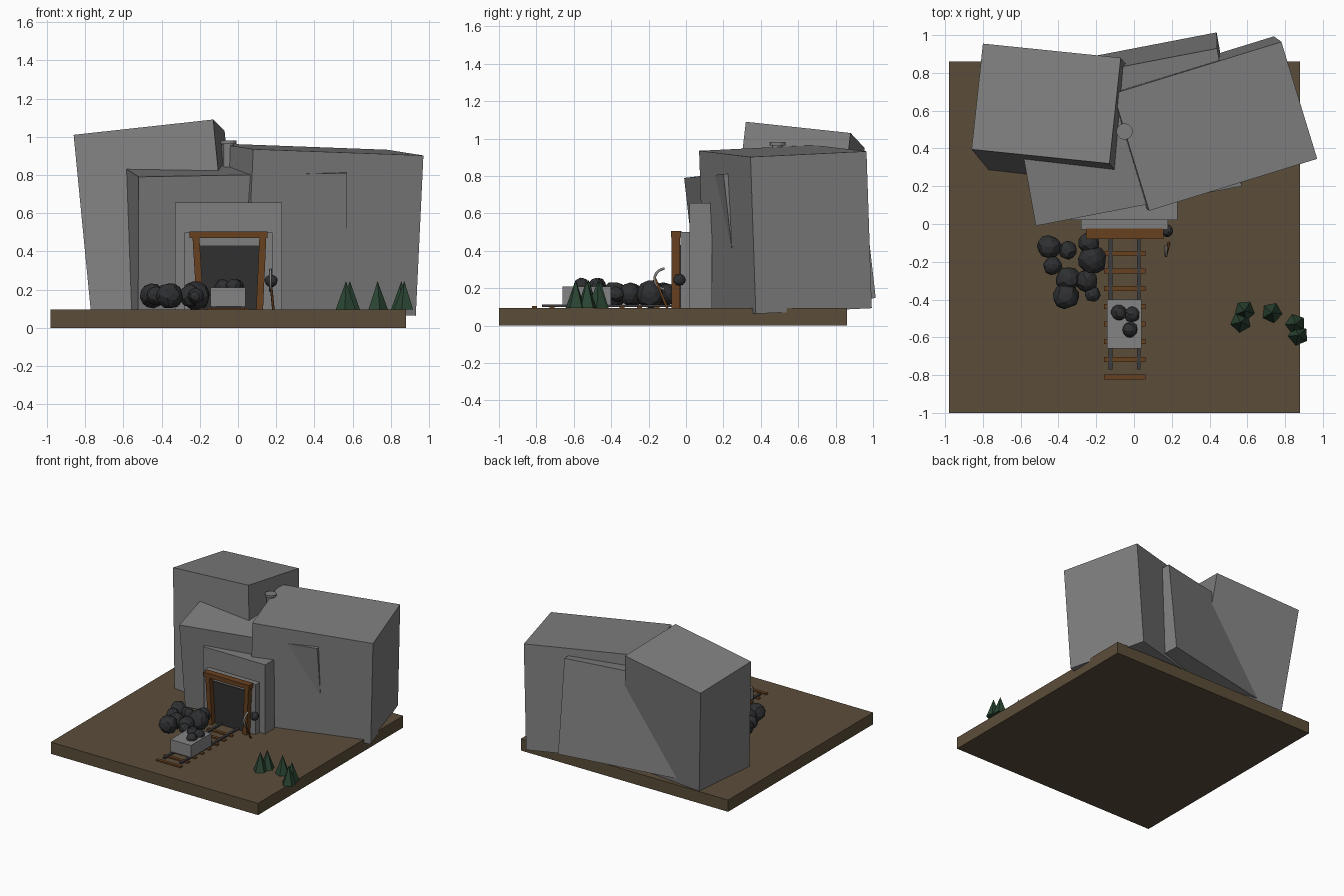
import bpy, bmesh, random
from math import radians, cos, sin
from mathutils import Vector, Euler

random.seed(4)
if "Cube" in bpy.data.objects:
    bpy.data.objects.remove(bpy.data.objects["Cube"], do_unlink=True)


def material(name, r, g, b):
    m = bpy.data.materials.new(name)
    m.use_nodes = True
    m.diffuse_color = (r, g, b, 1)
    m.node_tree.nodes["Principled BSDF"].inputs["Base Color"].default_value = (r, g, b, 1)
    return m


ROCK = material("grey rock", 0.21, 0.21, 0.21)
EARTH = material("brown earth", 0.105, 0.075, 0.042)
WOOD = material("timber", 0.14, 0.052, 0.014)
COAL = material("coal", 0.028, 0.029, 0.031)
DARK = material("dark opening", 0.03, 0.03, 0.03)
STEEL = material("rail steel", 0.045, 0.045, 0.05)
IRON = material("pale iron", 0.23, 0.23, 0.23)
GREEN = material("pine green", 0.024, 0.06, 0.033)


def finish(name, bm, mat):
    bmesh.ops.recalc_face_normals(bm, faces=bm.faces[:])
    mesh = bpy.data.meshes.new(name)
    bm.to_mesh(mesh)
    bm.free()
    mesh.materials.append(mat)
    ob = bpy.data.objects.new(name, mesh)
    bpy.context.scene.collection.objects.link(ob)
    return ob


def skew_box(name, corner, ex, ey, ez, mat):
    """Box spanned by three edge vectors from one corner."""
    bm = bmesh.new()
    bmesh.ops.create_cube(bm, size=1)
    c, axes = Vector(corner), [Vector(e) for e in (ex, ey, ez)]
    for v in bm.verts:
        v.co = c + sum((a * (t + 0.5) for a, t in zip(axes, v.co)), Vector())
    return finish(name, bm, mat)


def box(name, x0, x1, y0, y1, z0, z1, mat):
    return skew_box(name, (x0, y0, z0), (x1 - x0, 0, 0), (0, y1 - y0, 0), (0, 0, z1 - z0), mat)


def boulder(name, corner, ex, ey, depth):
    """Tilted rock hung square below its top face."""
    down = Vector(ey).cross(Vector(ex)).normalized() * depth
    return skew_box(name, corner, ex, ey, down, ROCK)


def cone(name, x, y, z, r0, r1, height, sides, mat):
    bm = bmesh.new()
    bmesh.ops.create_cone(bm, cap_ends=True, segments=sides, radius1=r0, radius2=r1, depth=height)
    bmesh.ops.rotate(bm, verts=bm.verts, matrix=Euler((0, 0, random.random() * 6)).to_matrix())
    bmesh.ops.translate(bm, verts=bm.verts, vec=(x, y, z + height / 2))
    return finish(name, bm, mat)


def lump(name, x, y, z, r):
    bm = bmesh.new()
    bmesh.ops.create_icosphere(bm, subdivisions=2, radius=r)
    turn = Euler([random.random() * 6 for _ in range(3)]).to_matrix()
    for v in bm.verts:
        v.co = turn @ v.co * random.uniform(0.92, 1.06) + Vector((x, y, z))
    return finish(name, bm, COAL)


def rod(name, points, r, mat):
    curve = bpy.data.curves.new(name, "CURVE")
    curve.dimensions = "3D"
    curve.bevel_depth, curve.bevel_resolution, curve.use_fill_caps = r, 1, True
    line = curve.splines.new("POLY")
    line.points.add(len(points) - 1)
    for p, co in zip(line.points, points):
        p.co = (*co, 1)
    curve.materials.append(mat)
    ob = bpy.data.objects.new(name, curve)
    bpy.context.scene.collection.objects.link(ob)


# Ground slab and the three big tilted rocks
G = 0.095
box("ground", -0.98, 0.88, -1, 0.86, 0, G, EARTH)
boulder("left_rock", (-0.86, 0.395, 1.01), (0.73, -0.075, 0.08), (0.06, 0.56, -0.06), 0.95)
boulder("middle_rock", (-0.52, -0.01, 0.79), (1.09, 0.21, 0.02), (-0.13, 0.73, 0.083), 0.75)
boulder("right_rock", (0.08, 0.07, 0.935), (0.89, 0.275, -0.033), (-0.19, 0.62, 0.03), 0.84)

# Chimney
cone("chimney", -0.05, 0.49, 0.75, 0.03, 0.03, 0.215, 16, ROCK)
cone("chimney_cap", -0.05, 0.49, 0.963, 0.043, 0.043, 0.018, 16, ROCK)

# Mine entrance
box("portal_block", -0.33, 0.23, 0.02, 0.14, G, 0.655, ROCK)
box("portal_step", -0.28, 0.18, -0.03, 0.03, G, 0.5, ROCK)
box("mine_opening", -0.2, 0.11, -0.036, -0.03, G, 0.43, DARK)
box("lintel", -0.255, 0.155, -0.08, -0.025, 0.47, 0.505, WOOD)
for side, top, foot in (("right", -0.238, -0.215), ("left", 0.112, 0.095)):
    skew_box(side + "_post", (foot, -0.078, G), (0.036, 0, 0), (0, 0.045, 0), (top - foot, 0, 0.38), WOOD)

# Track
for i in range(8):
    y = -0.81 + i * 0.0935
    box("sleeper", -0.16, 0.06, y - 0.013, y + 0.013, G, 0.105, WOOD)
for x in (-0.125, 0.025):
    box("rail", x - 0.01, x + 0.01, -0.77, -0.03, 0.1, 0.112, STEEL)

# Coal cart
box("cart", -0.143, 0.04, -0.66, -0.4, 0.112, 0.21, IRON)
for x, y in ((-0.08, -0.47), (-0.012, -0.48), (-0.022, -0.56)):
    lump("cart_coal", x, y, 0.215, 0.042)

# Coal heap
heap = ((-0.45, -0.12, 0.064), (-0.35, -0.14, 0.05), (-0.24, -0.1, 0.058),
        (-0.43, -0.22, 0.05), (-0.35, -0.29, 0.065), (-0.36, -0.38, 0.07),
        (-0.22, -0.19, 0.076), (-0.25, -0.3, 0.06), (-0.22, -0.37, 0.042))
for x, y, r in heap:
    lump("heap_coal", x, y, 0.168, r)

# Lamp and pickaxe beside the entrance
lump("lamp", 0.175, -0.035, 0.245, 0.034)
rod("pick_handle", [(0.17, -0.165, 0.25), (0.185, -0.1, G)], 0.007, WOOD)
arc = [radians(a) for a in range(95, 266, 17)]
rod("pick_head", [(0.17, -0.11 + 0.058 * cos(a), 0.25 + 0.055 * sin(a)) for a in arc], 0.008, IRON)

# Pines
for x, y in ((0.585, -0.46), (0.565, -0.52), (0.73, -0.47), (0.855, -0.53), (0.87, -0.59)):
    cone("pine", x, y, G, 0.055, 0, 0.15, 5, GREEN)
